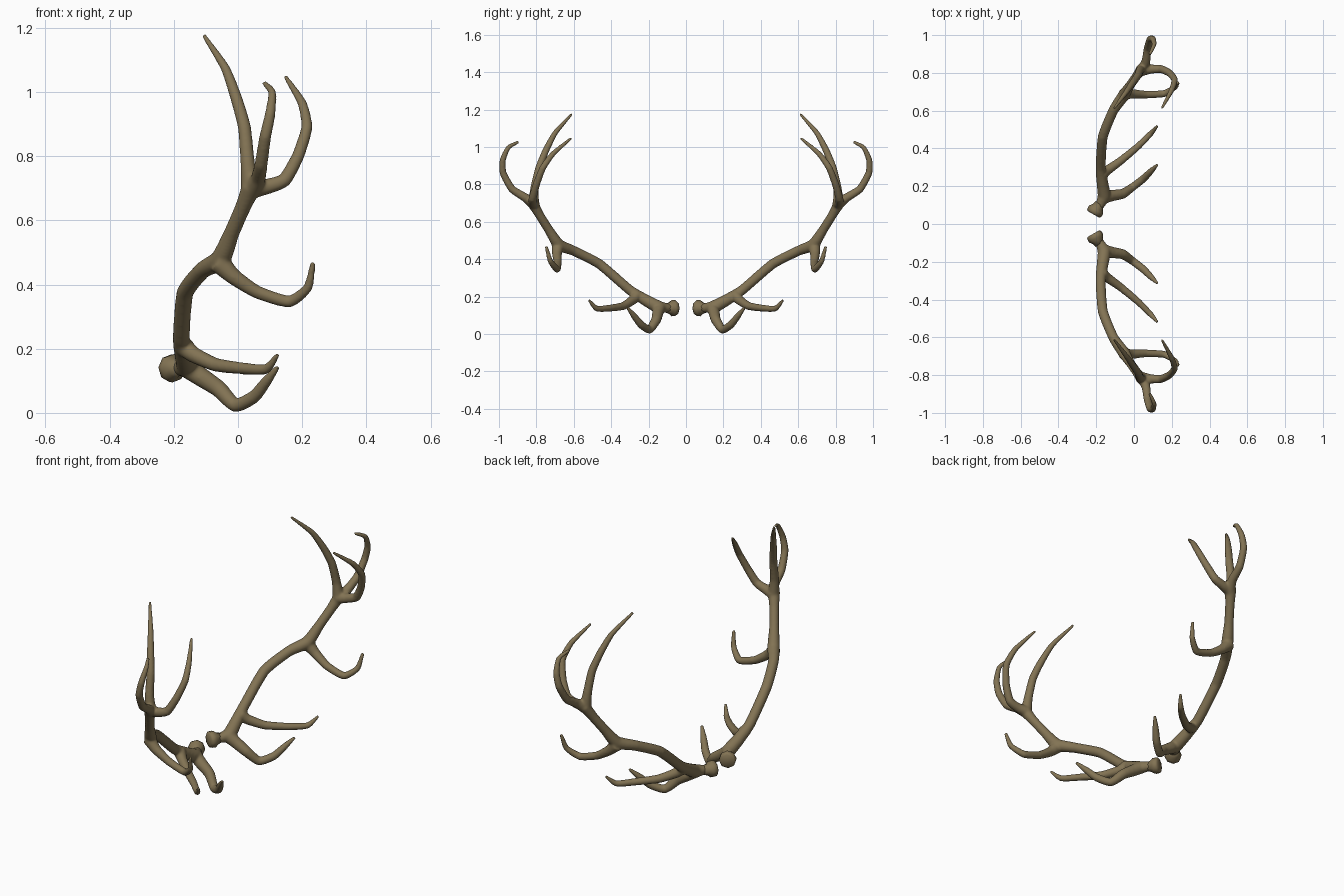
import bpy, bmesh, math
from mathutils import Vector

if "Cube" in bpy.data.objects:
    bpy.data.objects.remove(bpy.data.objects["Cube"])

horn = bpy.data.materials.new("antler brown")
horn.diffuse_color = (0.225, 0.172, 0.088, 1)
horn.use_nodes = True
horn.node_tree.nodes["Principled BSDF"].inputs["Base Color"].default_value = horn.diffuse_color


def smooth_path(pts, steps=5):
    """Path through (x, y, z, radius) points, half straight and half Catmull-Rom."""
    p = [Vector(q) for q in pts]
    p = [p[0] * 2 - p[1]] + p + [p[-1] * 2 - p[-2]]
    out = []
    for i in range(1, len(p) - 2):
        a, b, c, d = p[i - 1:i + 3]
        for k in range(steps):
            t = k / steps
            curve = (b * 2 + (c - a) * t + (a * 2 - b * 5 + c * 4 - d) * t * t
                     + (b * 3 - a - c * 3 + d) * t ** 3) * 0.5
            out.append(curve.lerp(b.lerp(c, t), 0.5))
    return out + [p[-2]]


def sweep(bm, pts, sides):
    """Closed round tube along (x, y, z, radius) points."""
    pos = [Vector(q[:3]) for q in pts]
    n, prev, rings = None, None, []
    for i, c in enumerate(pos):
        t = (pos[min(i + 1, len(pos) - 1)] - pos[max(i - 1, 0)]).normalized()
        if n is None:
            n = t.orthogonal().normalized()
        else:
            n = prev.rotation_difference(t) @ n
        n = (n - t * n.dot(t)).normalized()
        prev, b = t, t.cross(n)
        r = pts[i][3]
        rings.append([bm.verts.new(c + (n * math.cos(a) + b * math.sin(a)) * r)
                      for a in (math.tau * k / sides for k in range(sides))])
    for r0, r1 in zip(rings, rings[1:]):
        for k in range(sides):
            j = (k + 1) % sides
            bm.faces.new((r0[k], r0[j], r1[j], r1[k]))
    bm.faces.new(rings[0][::-1])
    bm.faces.new(rings[-1])


def make_object(name, bm):
    me = bpy.data.meshes.new(name)
    bmesh.ops.recalc_face_normals(bm, faces=bm.faces)
    bm.to_mesh(me)
    bm.free()
    me.materials.append(horn)
    for f in me.polygons:
        f.use_smooth = True
    ob = bpy.data.objects.new(name, me)
    bpy.context.collection.objects.link(ob)
    return ob


def mirror_y(ob):
    m = ob.modifiers.new("other side", 'MIRROR')
    m.use_axis = (False, True, False)


# Main beam, then its tines from the skull outward
beam = [(-.195, .080, .14, .024), (-.178, .105, .14, .026), (-.158, .15, .146, .035),
        (-.166, .21, .178, .032), (-.177, .30, .235, .027), (-.165, .463, .375, .027),
        (-.11, .60, .445, .027), (-.055, .68, .477, .032), (-.02, .735, .56, .025),
        (.015, .785, .64, .025), (.042, .822, .705, .031)]
brow_tine = [(-.16, .14, .143, .034), (-.12, .15, .115, .031), (-.06, .16, .075, .027),
             (-.008, .195, .023, .022), (.05, .24, .05, .021), (.09, .28, .10, .017),
             (.125, .315, .144, .008)]
second_tine = [(-.172, .26, .21, .032), (-.14, .285, .182, .026), (-.07, .335, .15, .022),
               (.02, .41, .138, .019), (.088, .478, .136, .016), (.125, .520, .183, .008)]
middle_tine = [(-.06, .685, .47, .035), (-.015, .69, .425, .026), (.06, .685, .376, .021),
               (.16, .69, .346, .019), (.218, .725, .39, .015), (.234, .748, .470, .009)]
back_tine = [(.04, .815, .69, .031), (.03, .81, .78, .023), (.02, .785, .89, .021),
             (-.005, .75, .98, .019), (-.04, .70, 1.075, .015), (-.107, .610, 1.177, .008)]
outer_tine = [(.04, .81, .69, .031), (.063, .86, .73, .024), (.072, .93, .775, .021),
              (.085, .978, .86, .019), (.10, .980, .93, .017), (.107, .95, .998, .013),
              (.082, .895, 1.028, .009)]
front_tine = [(.035, .81, .695, .030), (.09, .82, .705, .025), (.145, .820, .725, .022),
              (.187, .80, .80, .020), (.215, .765, .89, .018), (.200, .71, .965, .015),
              (.147, .612, 1.049, .008)]

bm = bmesh.new()
for part in (beam, brow_tine, second_tine, middle_tine, back_tine, outer_tine, front_tine):
    sweep(bm, smooth_path(part), 12)
antlers = make_object("antlers", bm)

# Fuse the tubes and soften the forks
fuse = antlers.modifiers.new("fuse", 'REMESH')
fuse.mode = 'VOXEL'
fuse.voxel_size = 0.005
fuse.use_smooth_shade = True
soft = antlers.modifiers.new("soften", 'SMOOTH')
soft.factor = 0.5
soft.iterations = 14
mirror_y(antlers)

# Burr: tilted eight-sided flared disc at the foot of each antler
bm = bmesh.new()
sweep(bm, [(-.215, .051, .139, .034), (-.211, .058, .139, .043), (-.201, .075, .139, .044),
           (-.192, .090, .139, .031), (-.181, .108, .14, .025)], 8)
burrs = make_object("burrs", bm)
mirror_y(burrs)
